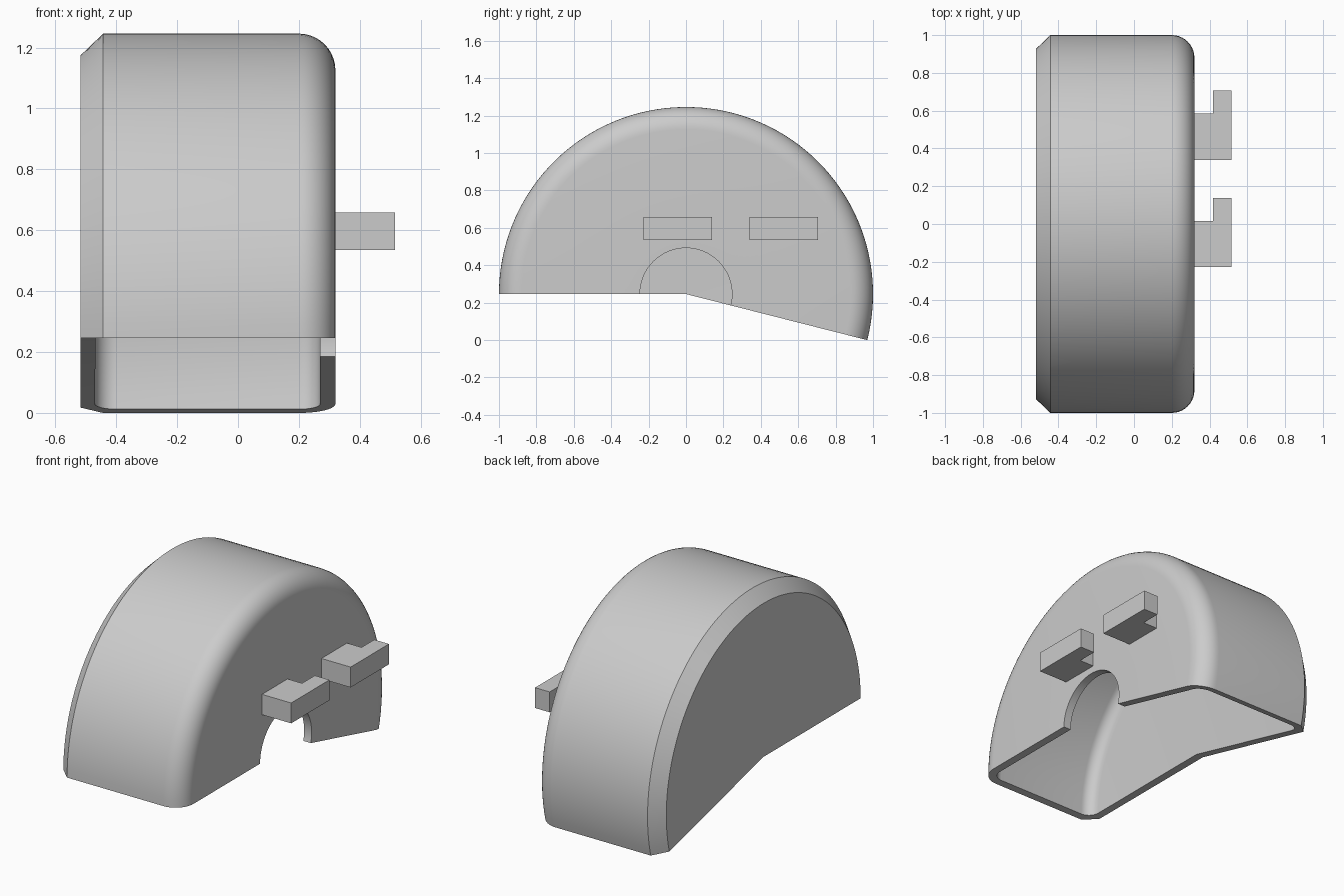
import bpy, bmesh
from math import sin, cos, pi, radians

if "Cube" in bpy.data.objects:
    bpy.data.objects.remove(bpy.data.objects["Cube"], do_unlink=True)

AXIS_Z = 0.246          # height of the wheel axis
SWEEP = radians(194.25)
STEPS = 72

grey = bpy.data.materials.new("plain_grey")
grey.use_nodes = True
grey.diffuse_color = (0.6, 0.6, 0.6, 1)
grey.node_tree.nodes["Principled BSDF"].inputs["Base Color"].default_value = (0.6, 0.6, 0.6, 1)


def finish(bm, name):
    bmesh.ops.recalc_face_normals(bm, faces=bm.faces)
    mesh = bpy.data.meshes.new(name)
    bm.to_mesh(mesh)
    bm.free()
    obj = bpy.data.objects.new(name, mesh)
    mesh.materials.append(grey)
    bpy.context.collection.objects.link(obj)
    return obj


def fillet(cx, cr, radius, start, end, n=10):
    angles = [radians(start + (end - start) * i / n) for i in range(n + 1)]
    return [(cx + radius * cos(a), cr + radius * sin(a)) for a in angles]


# Guard shell: closed wall section (x, radius) swept about the wheel axis
section = [(-0.518, 0), (-0.518, 0.928), (-0.443, 1)]
section += fillet(0.2, 0.88, 0.12, 90, 0)
section += [(0.32, 0.246), (0.27, 0.246)]
section += fillet(0.2, 0.88, 0.07, 0, 90)
section += fillet(-0.4, 0.88, 0.07, 90, 180)
section += [(-0.468, 0)]

bm = bmesh.new()
hub = {p: bm.verts.new((p[0], 0, AXIS_Z)) for p in section if p[1] == 0}
rings = []
for i in range(STEPS + 1):
    a = pi - SWEEP * i / STEPS
    rings.append([hub[p] if p in hub else
                  bm.verts.new((p[0], p[1] * cos(a), AXIS_Z + p[1] * sin(a)))
                  for p in section])
for r0, r1 in zip(rings, rings[1:]):
    for j in range(len(section) - 1):
        corners = [r0[j], r0[j + 1], r1[j + 1], r1[j]]
        bm.faces.new(list(dict.fromkeys(corners)))
# Flat cut ends of the shell
bm.faces.new(rings[0])
bm.faces.new(rings[-1])
shell = finish(bm, "guard_shell")

bpy.ops.object.select_all(action='DESELECT')
shell.select_set(True)
bpy.context.view_layer.objects.active = shell
bpy.ops.object.shade_smooth_by_angle(angle=radians(30))

# Two L-shaped mounting hooks on the side wall
hook = [(0.318, -0.228), (0.515, -0.228), (0.515, 0.138),
        (0.417, 0.138), (0.417, 0.016), (0.318, 0.016)]
for name, shift in (("front_hook", 0), ("rear_hook", 0.568)):
    bm = bmesh.new()
    base = bm.faces.new([bm.verts.new((x, y + shift, 0.535)) for x, y in hook])
    top = bmesh.ops.extrude_face_region(bm, geom=[base])["geom"]
    bmesh.ops.translate(bm, vec=(0, 0, 0.123),
                        verts=[v for v in top if isinstance(v, bmesh.types.BMVert)])
    finish(bm, name)
